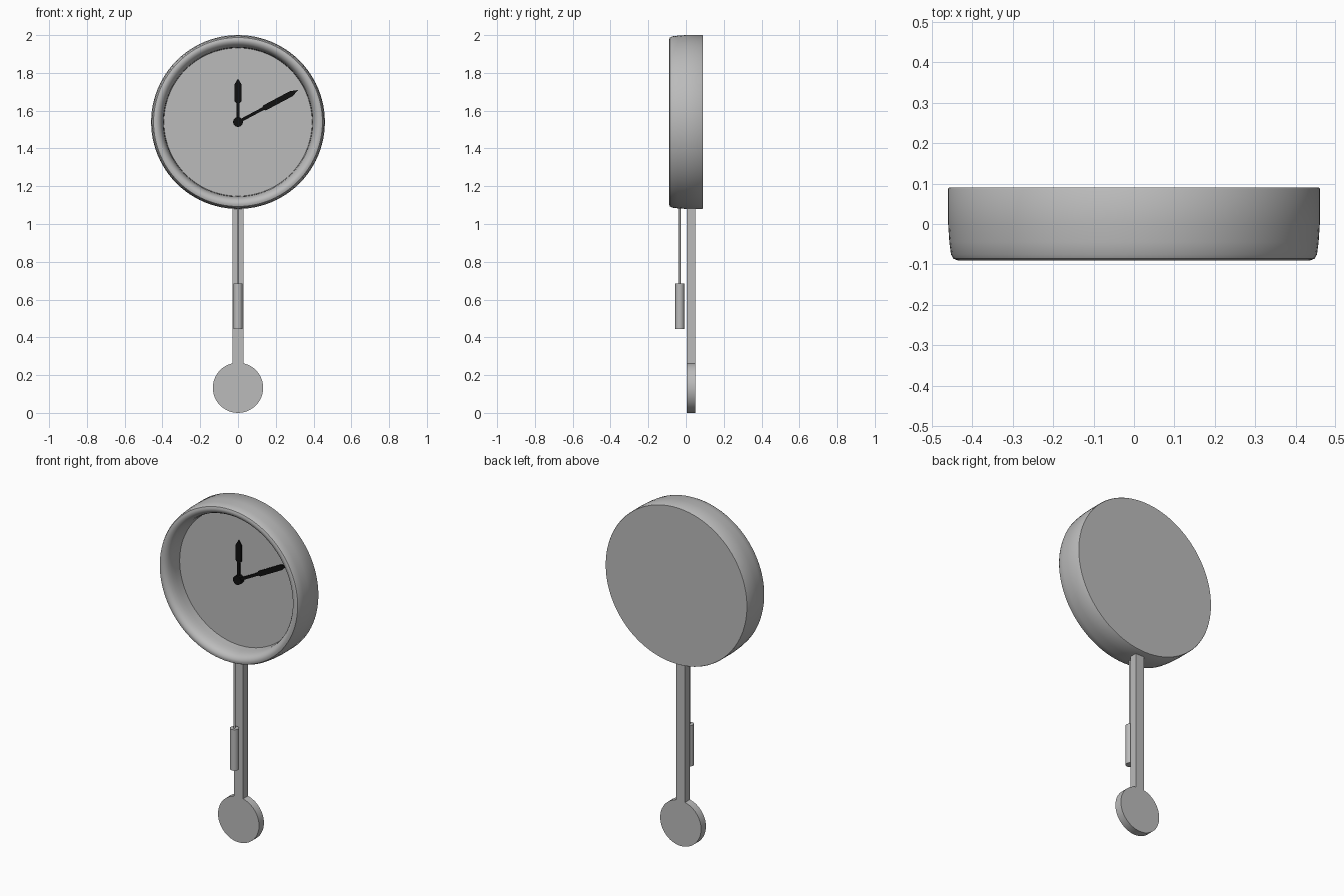
import bpy, bmesh, math
from mathutils import Matrix, Vector

cube = bpy.data.objects.get("Cube")
if cube:
    bpy.data.objects.remove(cube, do_unlink=True)

CENTRE_Z = 1.54


def material(name, value):
    mat = bpy.data.materials.new(name)
    mat.use_nodes = True
    colour = (value, value, value, 1)
    mat.diffuse_color = colour
    mat.node_tree.nodes["Principled BSDF"].inputs["Base Color"].default_value = colour
    return mat


grey = material("mid grey", 0.5)
black = material("black", 0.005)


def finish(bm, name, mat, smooth=True):
    bmesh.ops.remove_doubles(bm, verts=bm.verts, dist=0.00001)
    bmesh.ops.recalc_face_normals(bm, faces=bm.faces)
    mesh = bpy.data.meshes.new(name)
    bm.to_mesh(mesh)
    bm.free()
    mesh.materials.append(mat)
    obj = bpy.data.objects.new(name, mesh)
    bpy.context.collection.objects.link(obj)
    if smooth:
        bpy.ops.object.select_all(action="DESELECT")
        bpy.context.view_layer.objects.active = obj
        obj.select_set(True)
        bpy.ops.object.shade_smooth_by_angle(angle=math.radians(35))
    return obj


def lathe(name, profile, z, mat, steps):
    """Spin a (radius, y) profile about the front-to-back axis."""
    bm = bmesh.new()
    verts = [bm.verts.new((r, y, z)) for r, y in profile]
    edges = [bm.edges.new(pair) for pair in zip(verts, verts[1:])]
    bmesh.ops.spin(bm, geom=verts + edges, cent=(0, 0, z), axis=(0, 1, 0),
                   angle=math.tau, steps=steps)
    return finish(bm, name, mat)


def rod(name, radius, y, low, high, sides):
    """Upright cylinder."""
    bm = bmesh.new()
    bmesh.ops.create_cone(bm, cap_ends=True, segments=sides, radius1=radius, radius2=radius,
                          depth=high - low, matrix=Matrix.Translation((0, y, (low + high) / 2)))
    return finish(bm, name, grey)


def hand(name, outline, angle, front, back):
    """Mirror a half outline of (half width, length), turn it clockwise and thicken it."""
    bm = bmesh.new()
    turn = Matrix.Rotation(angle, 3, "Y")
    points = outline + [(-x, z) for x, z in reversed(outline) if x > 0]
    face = bm.faces.new([bm.verts.new(turn @ Vector((x, 0, z)) + Vector((0, front, CENTRE_Z)))
                         for x, z in points])
    top = bmesh.ops.extrude_face_region(bm, geom=[face])["geom"]
    bmesh.ops.translate(bm, vec=(0, back - front, 0),
                        verts=[v for v in top if isinstance(v, bmesh.types.BMVert)])
    return finish(bm, name, black, smooth=False)


# Round case with rolled rim and recessed dial
lathe("clock_case", [(0, 0.09), (0.458, 0.09), (0.46, 0.087), (0.46, 0), (0.457, -0.045),
                     (0.453, -0.075), (0.447, -0.086), (0.436, -0.09), (0.424, -0.088),
                     (0.412, -0.08), (0.403, -0.066), (0.397, -0.045), (0.394, -0.02),
                     (0.392, 0.02), (0, 0.02)], CENTRE_Z, grey, 96)

# Hands and their hub
hand("hour_hand", [(0.008, 0), (0.008, 0.1), (0.018, 0.11), (0.018, 0.2), (0, 0.23)],
     0, 0.004, 0.012)
hand("minute_hand", [(0.008, 0), (0.008, 0.15), (0.015, 0.16), (0.015, 0.32), (0, 0.36)],
     math.radians(62), -0.006, 0.002)
lathe("hand_hub", [(0, -0.01), (0.026, -0.01), (0.026, 0.022)], CENTRE_Z, black, 24)

# Pendulum
bm = bmesh.new()
bmesh.ops.create_cube(bm, size=1, matrix=Matrix.Translation((0, 0.0275, 0.68))
                      @ Matrix.Diagonal((0.058, 0.045, 0.86, 1)))
finish(bm, "pendulum_rod", grey, smooth=False)
lathe("pendulum_bob", [(0, 0.005), (0.133, 0.005), (0.133, 0.05), (0, 0.05)], 0.133, grey, 48)

# Hanging weight and its cord
rod("weight_cord", 0.006, -0.033, 0.6, 1.12, 12)
rod("weight", 0.024, -0.033, 0.445, 0.685, 24)
